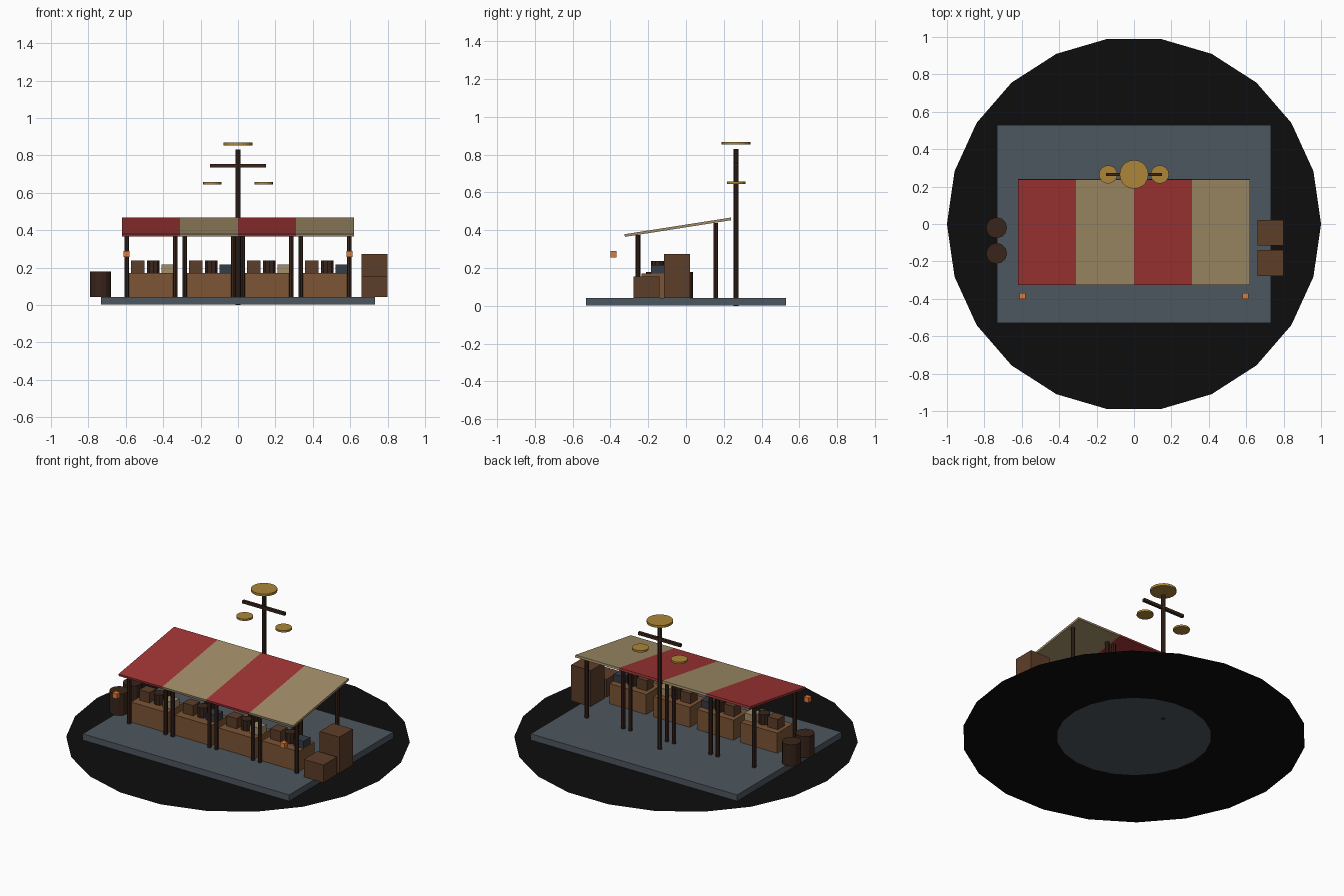
import bpy, bmesh
from math import radians, pi, cos, sin

if "Cube" in bpy.data.objects:
    bpy.data.objects.remove(bpy.data.objects["Cube"])


def mat(name, r, g, b):
    m = bpy.data.materials.new(name)
    m.diffuse_color = (r, g, b, 1)
    m.use_nodes = True
    m.node_tree.nodes["Principled BSDF"].inputs["Base Color"].default_value = m.diffuse_color
    return m


BLACK = mat("black", 0.004, 0.004, 0.004)
SLATE = mat("slate", 0.075, 0.095, 0.115)
WOOD = mat("wood", 0.2, 0.09, 0.035)
CRATE = mat("crate_wood", 0.11, 0.048, 0.022)
DARK = mat("dark_wood", 0.04, 0.018, 0.011)
RED = mat("red_cloth", 0.35, 0.035, 0.035)
CREAM = mat("cream_cloth", 0.36, 0.27, 0.14)
BLUE = mat("dark_cloth", 0.035, 0.045, 0.06)
GOLD = mat("gold", 0.42, 0.24, 0.04)
ORANGE = mat("lantern_orange", 0.75, 0.2, 0.04)


def finish(name, bm, loc, m, rot=(0, 0, 0)):
    me = bpy.data.meshes.new(name)
    bm.to_mesh(me)
    bm.free()
    me.materials.append(m)
    ob = bpy.data.objects.new(name, me)
    ob.location, ob.rotation_euler = loc, rot
    bpy.context.collection.objects.link(ob)
    return ob


def box(name, loc, size, m, rot=(0, 0, 0)):
    bm = bmesh.new()
    bmesh.ops.create_cube(bm, size=1)
    bmesh.ops.scale(bm, vec=size, verts=bm.verts)
    return finish(name, bm, loc, m, rot)


def cyl(name, x, y, z0, z1, r, m, n=8):
    bm = bmesh.new()
    bmesh.ops.create_cone(bm, cap_ends=True, segments=n, radius1=r, radius2=r, depth=z1 - z0)
    return finish(name, bm, (x, y, (z0 + z1) / 2), m)


# Flat ground ring with an open centre
bm = bmesh.new()
N = 22
rings = [[bm.verts.new((r * cos(2 * pi * i / N), r * sin(2 * pi * i / N), 0)) for i in range(N)]
         for r in (0.45, 1.0)]
for i in range(N):
    j = (i + 1) % N
    bm.faces.new((rings[0][i], rings[1][i], rings[1][j], rings[0][j]))
finish("ground_ring", bm, (0, 0, 0), BLACK)

# Stone platform
FLOOR = 0.042
box("platform", (0, 0, 0.022), (1.466, 1.056, 0.04), SLATE)

# Four stalls: awning stripe, posts, counter and goods
for k, cx in enumerate((-0.465, -0.155, 0.155, 0.465)):
    box("awning", (cx, -0.043, 0.416), (0.31, 0.57, 0.014),
        (RED, CREAM)[k % 2], (radians(8.9), 0, 0))
    for s in (-1, 1):
        cyl("front_post", cx + s * 0.13, -0.254, FLOOR, 0.374, 0.0125, DARK)
        cyl("back_post", cx + s * 0.13, 0.157, FLOOR, 0.439, 0.0125, DARK)
    box("counter", (cx, -0.155, 0.106), (0.26, 0.16, 0.13), WOOD)
    box("goods_crate", (cx - 0.07, -0.15, 0.204), (0.072, 0.07, 0.066), CRATE)
    cyl("goods_barrel", cx + 0.013, -0.15, 0.171, 0.237, 0.035, DARK, 10)
    box("goods_bundle", (cx + 0.093, -0.15, 0.194), (0.072, 0.07, 0.046), (CREAM, BLUE)[k % 2])

# Lanterns hanging in front of the stalls
for s in (-1, 1):
    box("lantern", (s * 0.595, -0.384, 0.273), (0.032, 0.032, 0.032), ORANGE)

# Scale sign: pole, crossbar and round plates
PY = 0.265
cyl("sign_pole", 0, PY, 0, 0.83, 0.0135, DARK)
box("sign_crossbar", (0, PY, 0.745), (0.3, 0.018, 0.018), DARK)
cyl("top_plate", 0, PY, 0.853, 0.868, 0.077, GOLD, 20)
for s in (-1, 1):
    cyl("side_plate", s * 0.138, PY, 0.645, 0.657, 0.049, GOLD, 16)

# Barrels on the left, crates on the right
for y in (-0.02, -0.157):
    cyl("barrel", -0.735, y, FLOOR, 0.18, 0.056, DARK, 12)
for y, top in ((-0.208, 0.155), (-0.047, 0.273)):
    box("crate", (0.731, y, (FLOOR + top) / 2), (0.139, 0.138, top - FLOOR), CRATE)
